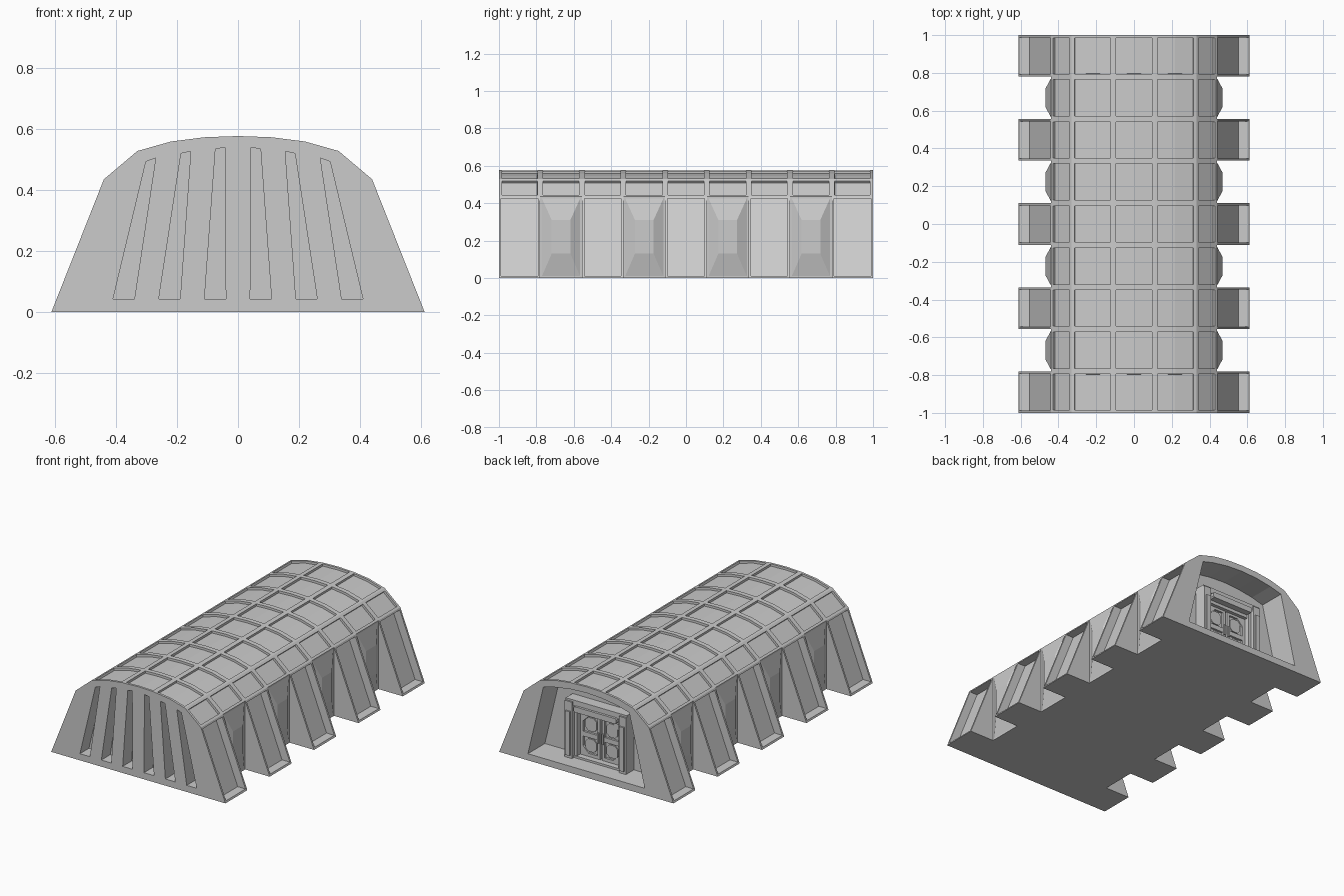
import bpy, bmesh
from mathutils import Vector

if "Cube" in bpy.data.objects:
    bpy.data.objects.remove(bpy.data.objects["Cube"])

# main dimensions
ARC = [(-.44, .435), (-.33, .528), (-.22, .559), (-.11, .573), (0, .577),
       (.11, .573), (.22, .559), (.33, .528), (.44, .435)]
COLUMNS = [(0,), (1, 2), (3, 4), (5, 6), (7,)]      # arc segments per roof panel
YS = [-1, -.78, -.556, -.335, -.111, .111, .335, .556, .78, 1]
FOOT, WALL = .612, .44


def finish(bm, name):
    bmesh.ops.recalc_face_normals(bm, faces=bm.faces[:])
    me = bpy.data.meshes.new(name)
    bm.to_mesh(me)
    bm.free()
    ob = bpy.data.objects.new(name, me)
    bpy.context.collection.objects.link(ob)
    return ob


def prism(bm, pts, y0, y1):
    """Extrude an x-z outline along y."""
    a = [bm.verts.new((x, y0, z)) for x, z in pts]
    b = [bm.verts.new((x, y1, z)) for x, z in pts]
    n = len(pts)
    bm.faces.new(a)
    bm.faces.new(b[::-1])
    for i in range(n):
        bm.faces.new((a[i], b[i], b[(i + 1) % n], a[(i + 1) % n]))


def rect(x0, x1, z0, z1, c=0):
    """Rectangle outline, optionally with cut corners."""
    if not c:
        return [(x0, z0), (x1, z0), (x1, z1), (x0, z1)]
    return [(x0 + c, z0), (x1 - c, z0), (x1, z0 + c), (x1, z1 - c),
            (x1 - c, z1), (x0 + c, z1), (x0, z1 - c), (x0, z0 + c)]


def part(name, outlines):
    """Object made from (outline, y0, y1) prisms, each mirrored in x when flagged."""
    bm = bmesh.new()
    for pts, y0, y1, mirrored in outlines:
        prism(bm, pts, y0, y1)
        if mirrored:
            prism(bm, [(-x, z) for x, z in pts], y0, y1)
    return finish(bm, name)


# shell: one cross-section of verts per bay line
bm = bmesh.new()
arcs, inner, outer = [], [], []
for y in YS:
    arcs.append([bm.verts.new((x, y, z)) for x, z in ARC])
    inner.append([bm.verts.new((s * WALL, y, 0)) for s in (-1, 1)])
    outer.append([bm.verts.new((s * FOOT, y, 0)) for s in (-1, 1)])

panels, leg_faces, bay_walls = [], [], []
for b in range(9):
    A, B = arcs[b], arcs[b + 1]
    for col in COLUMNS:
        panels.append([bm.faces.new((A[i], A[i + 1], B[i + 1], B[i])) for i in col])
    bm.faces.new((inner[b][0], inner[b + 1][0], inner[b + 1][1], inner[b][1]))
    for s, e in ((0, 0), (1, 8)):
        i0, i1, o0, o1 = inner[b][s], inner[b + 1][s], outer[b][s], outer[b + 1][s]
        if b % 2 == 0:      # buttress bay
            leg_faces.append(bm.faces.new((A[e], B[e], o1, o0)))
            bm.faces.new((i0, o0, o1, i1))
            bm.faces.new((A[e], o0, i0))
            bm.faces.new((B[e], i1, o1))
        else:               # wall bay
            bay_walls.append(bm.faces.new((A[e], B[e], i1, i0)))
for k in (0, 9):            # end caps
    bm.faces.new([inner[k][0]] + arcs[k] + [inner[k][1]])
loose = [v for v in bm.verts if not v.link_faces]
bmesh.ops.delete(bm, geom=loose, context='VERTS')
bmesh.ops.recalc_face_normals(bm, faces=bm.faces[:])

# sunken roof panels
for group in panels:
    bmesh.ops.inset_region(bm, faces=group, thickness=.015, use_even_offset=True)
    bmesh.ops.inset_region(bm, faces=group, thickness=.0005, depth=-.014)

# deep recess in every buttress
for f in leg_faces:
    side = 1 if f.calc_center_median().x > 0 else -1
    bmesh.ops.inset_region(bm, faces=[f], thickness=.012, use_even_offset=True)
    bmesh.ops.inset_region(bm, faces=[f], thickness=.0003)
    for v in f.verts:
        v.co.x -= side * .055

# faceted bulge on every wall bay
for f in bay_walls:
    c = f.calc_center_median()
    side = 1 if c.x > 0 else -1
    bmesh.ops.inset_region(bm, faces=[f], thickness=.01, use_even_offset=True)
    bmesh.ops.inset_region(bm, faces=[f], thickness=.01, use_even_offset=True)
    for v in f.verts:
        v.co = Vector((side * .468, c.y + (.05 if v.co.y > c.y else -.05),
                       .31 if v.co.z > c.z else .13))
shell = finish(bm, "hangar_shell")

# front slots and rear doorway alcove are cut out
SLOTS = [[(.34, .042), (.41, .042), (.302, .493), (.27, .505)],
         [(.19, .042), (.26, .042), (.187, .52), (.155, .527)],
         [(.04, .042), (.11, .042), (.074, .534), (.043, .54)]]
ALCOVE = [(-.41, .042), (.41, .042), (.302, .493), (.22, .515), (.11, .532),
          (0, .538), (-.11, .532), (-.22, .515), (-.302, .493)]
cutter = part("cutter", [(s, -1.1, -.91, True) for s in SLOTS] + [(ALCOVE, .83, 1.1, False)])
cutter.hide_render = True
mod = shell.modifiers.new("openings", 'BOOLEAN')
mod.operation, mod.solver, mod.object = 'DIFFERENCE', 'EXACT', cutter
bpy.context.view_layer.objects.active = shell
bpy.ops.object.modifier_apply(modifier=mod.name)
bpy.data.objects.remove(cutter)

# door surround
Y = .825
part("door_posts", [(rect(.165, .215, .035, .40), Y, .91, True),
                    (rect(.145, .17, .035, .375), Y, .885, True),
                    (rect(.175, .205, .06, .34), Y, .92, True)])
part("door_lintel", [(rect(-.215, .215, .375, .412), Y, .90, False),
                     (rect(-.15, .15, .345, .38, .008), Y, .915, False),
                     (rect(-.17, .17, .325, .36), Y, .875, False)])
part("door_threshold", [(rect(-.165, .165, .035, .055), Y, .89, False)])

# double door leaves with raised frames and chamfered panels
part("door_leaves", [(rect(.004, .148, .045, .335), Y, .84, True)])
part("door_leaf_frames", [(rect(.006, .026, .05, .33), Y, .853, True),
                          (rect(.126, .146, .05, .33), Y, .853, True),
                          (rect(.02, .13, .31, .33), Y, .853, True),
                          (rect(.02, .13, .175, .205), Y, .853, True),
                          (rect(.02, .13, .05, .075), Y, .853, True),
                          ([(.126, .27), (.126, .31), (.086, .31)], Y, .853, True),
                          ([(.126, .115), (.126, .075), (.086, .075)], Y, .853, True)])
part("door_panels", [(rect(.036, .112, .215, .3, .018), Y, .847, True),
                     (rect(.036, .112, .085, .165, .018), Y, .847, True)])
part("door_handles", [(rect(.01, .022, .16, .225), Y, .862, True)])
